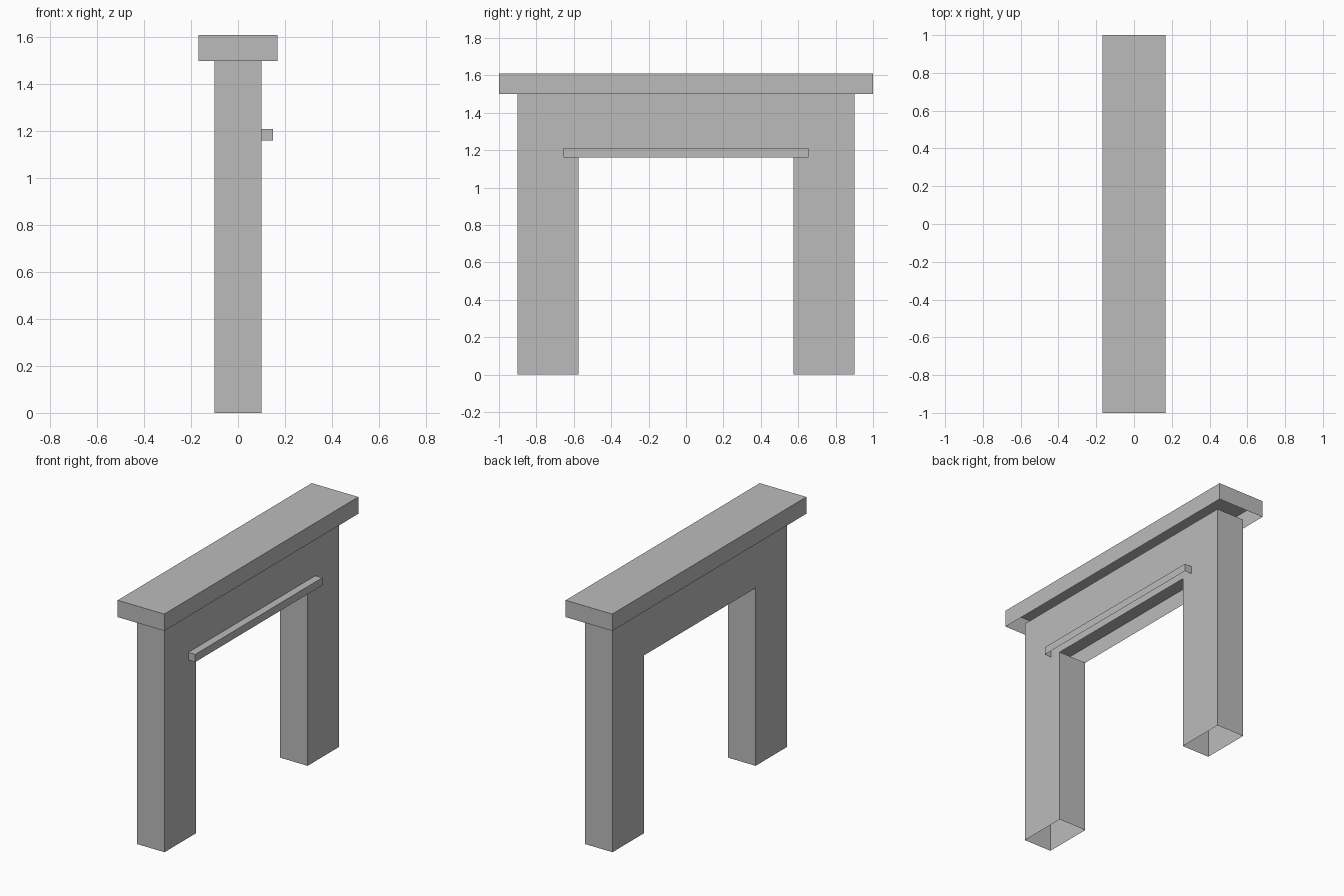
import bpy
import bmesh

cube = bpy.data.objects.get("Cube")
if cube:
    bpy.data.objects.remove(cube, do_unlink=True)

grey = bpy.data.materials.new("plain grey")
grey.use_nodes = True
colour = (0.5, 0.5, 0.5, 1)
grey.diffuse_color = colour
grey.node_tree.nodes["Principled BSDF"].inputs["Base Color"].default_value = colour


def extrude_open(name, profile, x0, x1):
    """Extrude a y-z profile along x, leaving undersides open."""
    bm = bmesh.new()
    face = bm.faces.new([bm.verts.new((x0, y, z)) for y, z in profile])
    out = bmesh.ops.extrude_face_region(bm, geom=[face], use_keep_orig=True)
    verts = [v for v in out["geom"] if isinstance(v, bmesh.types.BMVert)]
    bmesh.ops.translate(bm, verts=verts, vec=(x1 - x0, 0, 0))
    bmesh.ops.recalc_face_normals(bm, faces=bm.faces)
    under = [f for f in bm.faces if f.normal.z < -0.9]
    bmesh.ops.delete(bm, geom=under, context="FACES")
    mesh = bpy.data.meshes.new(name)
    bm.to_mesh(mesh)
    bm.free()
    mesh.materials.append(grey)
    obj = bpy.data.objects.new(name, mesh)
    bpy.context.collection.objects.link(obj)
    return obj


def box(name, half_length, z0, z1, x0, x1):
    h = half_length
    return extrude_open(name, [(-h, z0), (h, z0), (h, z1), (-h, z1)], x0, x1)


# Two legs and lintel as one hollow surround
half = [(0.575, 1.16), (0.575, 0), (0.9, 0), (0.9, 1.5)]
surround = half + [(-y, z) for y, z in reversed(half)]
extrude_open("fireplace_surround", surround, -0.1, 0.1)

# Panel closing the hollow lintel from inside
bm = bmesh.new()
corners = [(-0.1, -0.9), (-0.1, 0.9), (0.1, 0.9), (0.1, -0.9)]
bm.faces.new([bm.verts.new((x, y, 1.265)) for x, y in corners])
panel_mesh = bpy.data.meshes.new("lintel_panel")
bm.to_mesh(panel_mesh)
bm.free()
panel_mesh.materials.append(grey)
bpy.context.collection.objects.link(bpy.data.objects.new("lintel_panel", panel_mesh))

# Overhanging mantel and the thin ledge above the opening
box("mantel_shelf", 1.0, 1.5, 1.61, -0.168, 0.168)
box("opening_ledge", 0.655, 1.16, 1.21, 0.1, 0.15)
